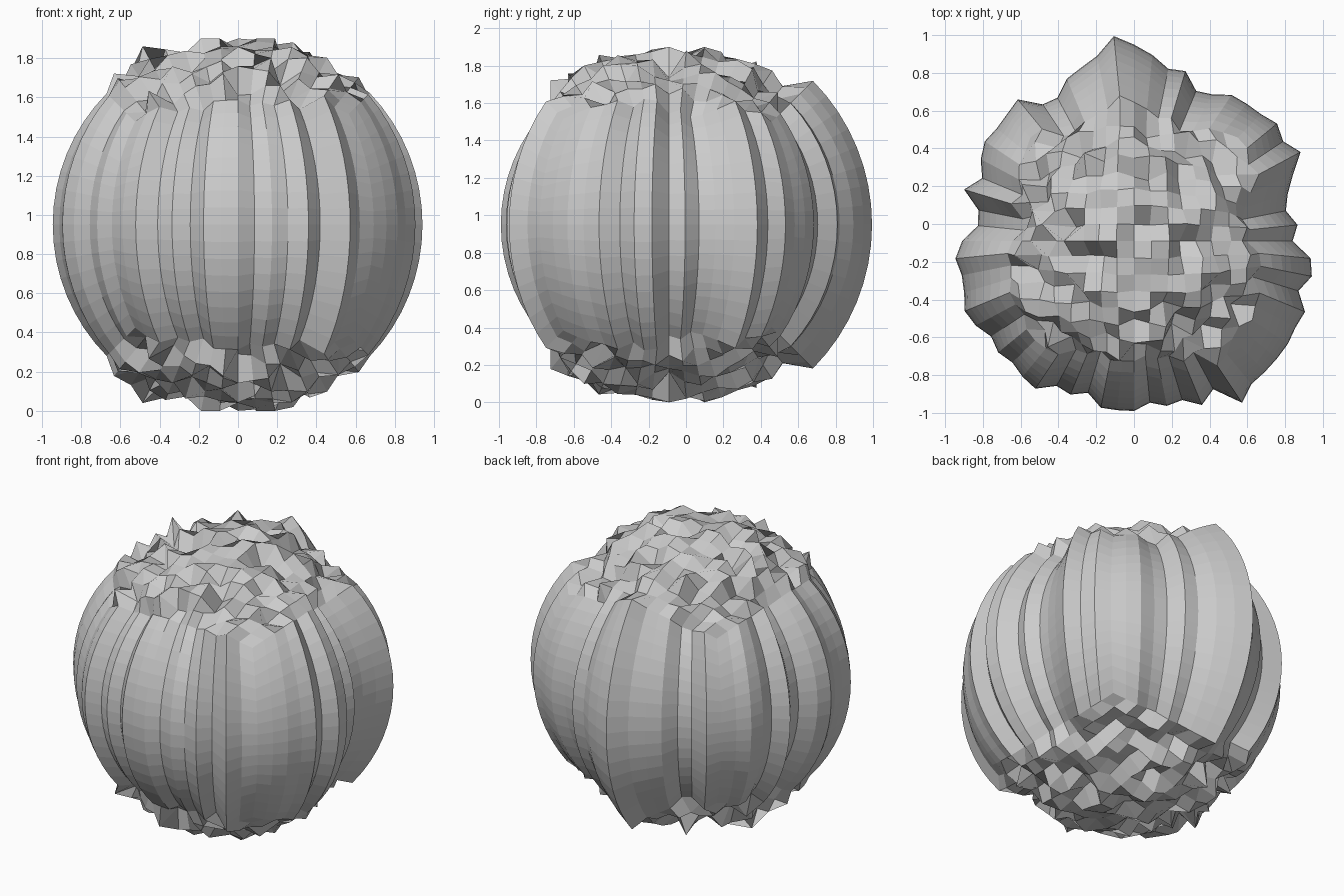
import bpy
import bmesh
import random
from math import atan2, degrees, pi, tan
from mathutils import Vector

cube = bpy.data.objects.get("Cube")
if cube:
    bpy.data.objects.remove(cube, do_unlink=True)

random.seed(7)
CELLS = 16                      # squares along each side of the boulder
HALF = CELLS // 2
STEP = 90 / CELLS               # angle covered by one square
BASE = 92                       # mean radius, in hundredths
CENTRE = Vector((0, -0.09, 0.95))

# Radius of each vertical rib, in hundredths, counter-clockwise from +x
RIBS = [84, 87, 82, 85, 91, 100, 95, 98, 95, 94, 93, 88, 86, 94, 93, 99,
        104, 109, 100, 96, 93, 86, 87, 97, 95, 94, 95, 92, 87, 94, 84, 83,
        91, 95, 93, 94, 97, 95, 91, 93, 91, 93, 94, 87, 88, 84, 90, 90,
        90, 86, 89, 88, 94, 89, 103, 98, 98, 98, 98, 97, 98, 91, 96, 94]


def rib_radius(direction):
    """Radius of the rib nearest to a horizontal direction."""
    turn = degrees(atan2(direction.y, direction.x)) / STEP
    return RIBS[round(turn) % len(RIBS)]


def column_radius(i, j, direction):
    """Ribs on the sides; rough stone on the caps, fading in from the ribs."""
    inset = HALF - max(abs(i), abs(j))
    if inset == 0:
        return rib_radius(direction) / 100
    carry = (rib_radius(direction) - BASE) * 0.45 ** inset
    return (BASE + carry + random.gauss(0, 4.5)) / 100


# Grey stone
stone = bpy.data.materials.new("grey stone")
stone.use_nodes = True
grey = (0.6, 0.6, 0.6, 1)
stone.diffuse_color = grey
stone.node_tree.nodes["Principled BSDF"].inputs["Base Color"].default_value = grey

# Boulder: a gridded cube rounded to a ball, then pushed in and out by column,
# so the upper and lower halves match
bm = bmesh.new()
bmesh.ops.create_cube(bm, size=2)
bmesh.ops.subdivide_edges(bm, edges=bm.edges[:], cuts=CELLS - 1,
                          use_grid_fill=True)
columns = {}
for vert in bm.verts:
    key = (round(vert.co.x * HALF), round(vert.co.y * HALF))
    direction = Vector([tan(c * pi / 4) for c in vert.co]).normalized()
    if key not in columns:
        columns[key] = column_radius(*key, direction)
    point = direction * columns[key]
    if abs(point.z) > CENTRE.z:
        point *= CENTRE.z / abs(point.z)
    if key == (-1, 0):          # highest tip, and the foot below it
        point *= CENTRE.z / abs(point.z) if abs(point.z) > 0.5 else 1
    vert.co = point + CENTRE
bmesh.ops.recalc_face_normals(bm, faces=bm.faces[:])

mesh = bpy.data.meshes.new("boulder")
bm.to_mesh(mesh)
bm.free()
mesh.materials.append(stone)
boulder = bpy.data.objects.new("boulder", mesh)
bpy.context.collection.objects.link(boulder)
